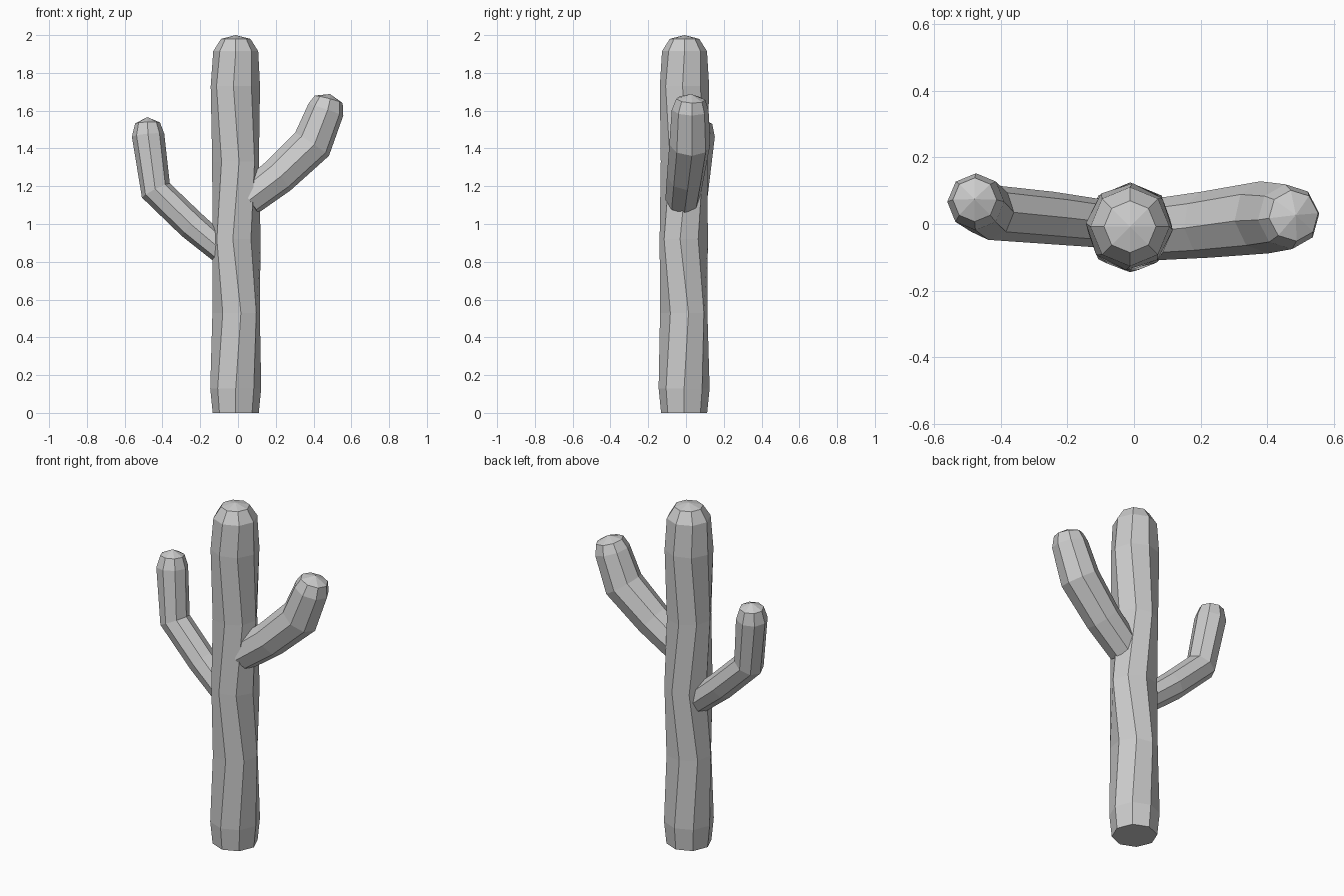
import bpy, bmesh, math
from mathutils import Vector

if "Cube" in bpy.data.objects:
    bpy.data.objects.remove(bpy.data.objects["Cube"])

SIDES = 8


def tube(name, rings, tip, side=Vector((0, 1, 0))):
    """Faceted tube through rings of (x, y, z, radius, twist), closed by a pointed cap."""
    bm = bmesh.new()
    pts = [Vector(r[:3]) for r in rings] + [Vector(tip)]
    loops = []
    for i, ring in enumerate(rings):
        # A ring lies across the average direction of the path
        d = (pts[i + 1] - pts[i]).normalized()
        if i:
            d = (d + (pts[i] - pts[i - 1]).normalized()).normalized()
        if name == "trunk":
            d = Vector((0, 0, 1))
        u = side.cross(d).normalized()
        v = d.cross(u)
        loop = []
        for k in range(SIDES):
            a = 2 * math.pi * k / SIDES + ring[4]
            loop.append(bm.verts.new(pts[i] + ring[3] * (u * math.cos(a) + v * math.sin(a))))
        loops.append(loop)
    top = bm.verts.new(tip)
    bm.faces.new(loops[0][::-1])
    for k in range(SIDES):
        n = (k + 1) % SIDES
        for a, b in zip(loops, loops[1:]):
            bm.faces.new((a[k], a[n], b[n], b[k]))
        bm.faces.new((loops[-1][k], loops[-1][n], top))
    bmesh.ops.recalc_face_normals(bm, faces=bm.faces)
    mesh = bpy.data.meshes.new(name)
    bm.to_mesh(mesh)
    bm.free()
    ob = bpy.data.objects.new(name, mesh)
    bpy.context.collection.objects.link(ob)
    return ob


# Upright trunk, gently twisted
tube("trunk", [
    (-0.012, -0.010, 0.00, 0.122, 0.00),
    (-0.012, -0.010, 0.13, 0.135, 0.00),
    (-0.010, -0.012, 0.53, 0.128, 0.20),
    (-0.008, -0.012, 0.92, 0.129, -0.15),
    (-0.013, -0.010, 1.33, 0.125, 0.15),
    (-0.014, -0.008, 1.73, 0.131, -0.08),
    (-0.012, -0.008, 1.915, 0.119, 0.00),
    (-0.012, -0.008, 1.98, 0.078, 0.00),
], (-0.012, -0.008, 2.0))

# Right arm, the thicker and higher one
tube("right_arm", [
    (0.050, -0.018, 1.130, 0.092, 0.1),
    (0.215, -0.002, 1.255, 0.100, 0.1),
    (0.392, 0.020, 1.422, 0.109, 0.1),
    (0.465, 0.022, 1.605, 0.098, 0.1),
    (0.480, 0.025, 1.660, 0.077, 0.1),
], (0.487, 0.027, 1.688))

# Left arm, slimmer, leaning back towards its tip
tube("left_arm", [
    (-0.085, 0.000, 0.860, 0.072, 0.0),
    (-0.245, 0.018, 0.995, 0.079, 0.0),
    (-0.435, 0.035, 1.178, 0.083, 0.0),
    (-0.476, 0.067, 1.470, 0.086, 0.0),
    (-0.479, 0.073, 1.535, 0.066, 0.0),
], (-0.480, 0.075, 1.566))
